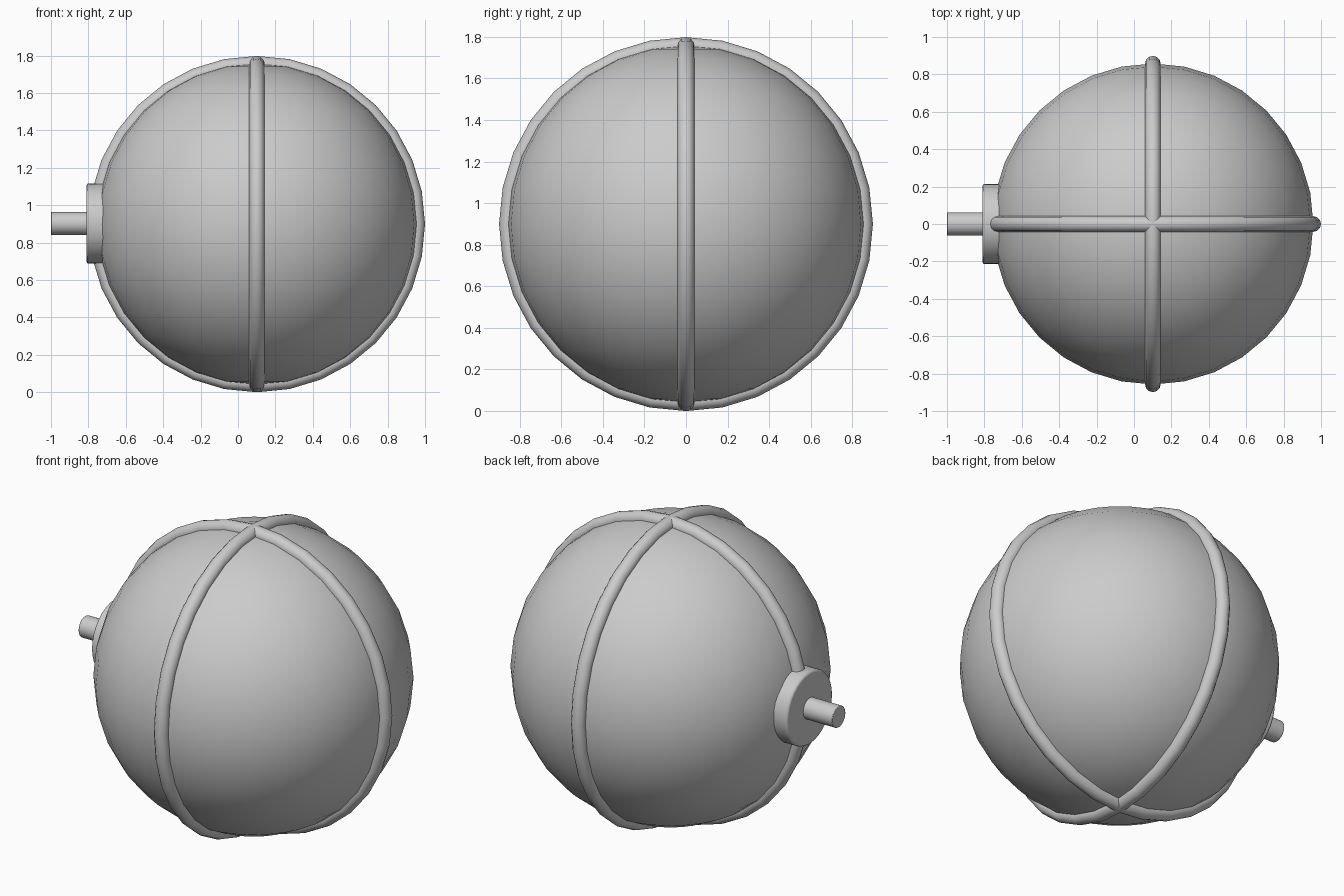
import bpy
from math import radians

if "Cube" in bpy.data.objects:
    bpy.data.objects.remove(bpy.data.objects["Cube"])

CX, CZ = 0.101, 0.899      # centre of the ball
AXIS_X = (0, radians(90), 0)
AXIS_Y = (radians(90), 0, 0)


def finish(name):
    ob = bpy.context.object
    ob.name = name
    bpy.ops.object.shade_smooth_by_angle(angle=radians(40))
    return ob


def rod(name, x0, x1, radius, bevel):
    bpy.ops.mesh.primitive_cylinder_add(vertices=32, radius=radius, depth=x1 - x0,
                                        location=((x0 + x1) / 2, 0, CZ + 0.003),
                                        rotation=AXIS_X)
    ob = finish(name)
    mod = ob.modifiers.new("rounded_edge", 'BEVEL')
    mod.width = bevel
    mod.segments = 2
    mod.limit_method = 'ANGLE'
    return ob


# Main ball
bpy.ops.mesh.primitive_uv_sphere_add(segments=32, ring_count=16, radius=0.858,
                                     location=(CX, 0, CZ))
finish("ball")

# Two upright bands crossing at the top and bottom
for name, rot in (("side_band", AXIS_X), ("front_band", AXIS_Y)):
    bpy.ops.mesh.primitive_torus_add(major_segments=32, minor_segments=12,
                                     major_radius=0.857, minor_radius=0.042,
                                     location=(CX, 0, CZ), rotation=rot)
    finish(name)

# Round mounting plate and stub on the left side
rod("mounting_plate", -0.81, -0.71, 0.215, 0.012)
rod("stub", -1.0, -0.75, 0.062, 0.003)
